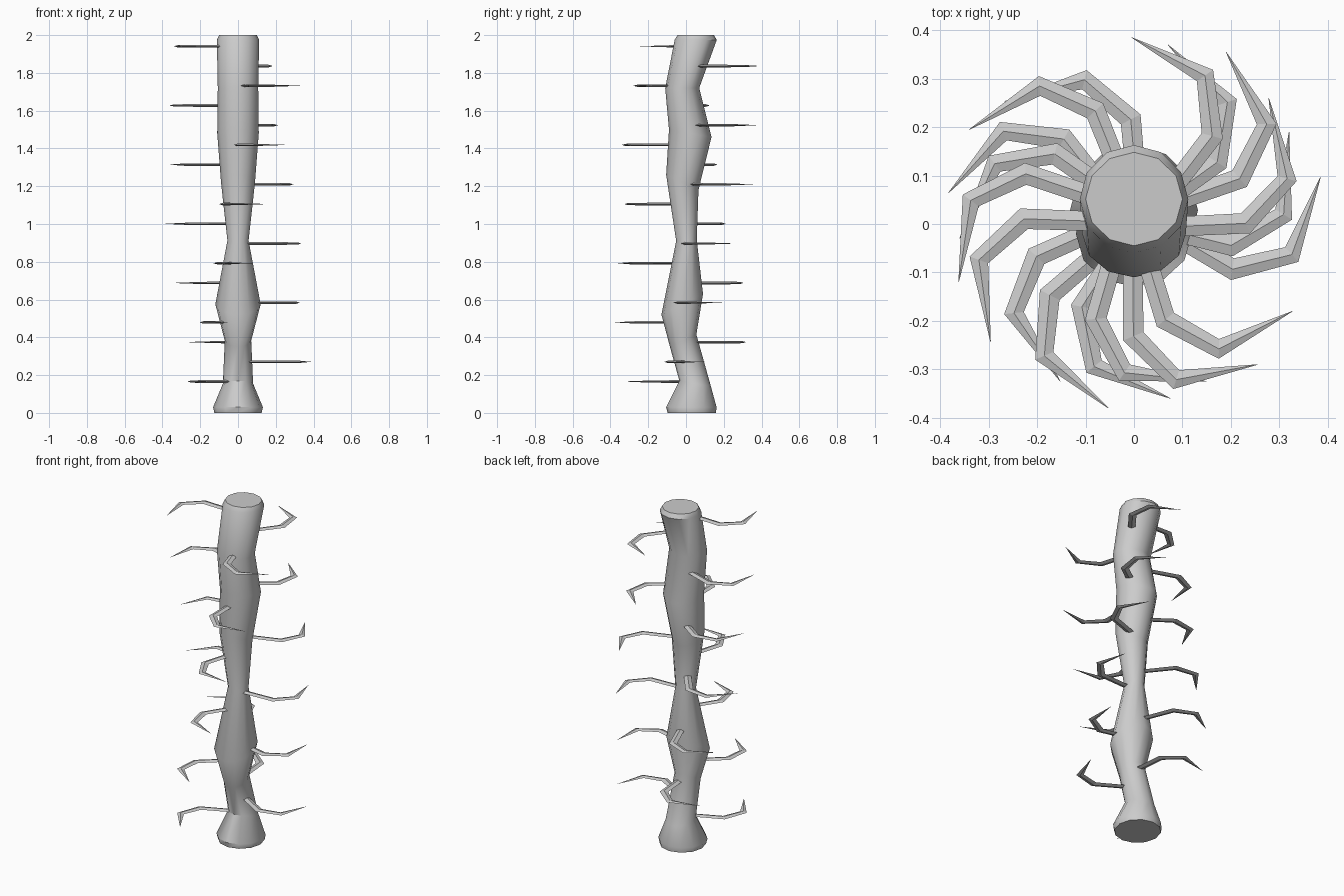
import bpy, bmesh, math
from mathutils import Vector, Matrix

if "Cube" in bpy.data.objects:
    bpy.data.objects.remove(bpy.data.objects["Cube"])


def loft(name, rings, smooth=False):
    """Skin a list of equal-length rings and cap both ends."""
    bm = bmesh.new()
    vs = [[bm.verts.new(p) for p in ring] for ring in rings]
    n = len(rings[0])
    for a, b in zip(vs, vs[1:]):
        for i in range(n):
            j = (i + 1) % n
            bm.faces.new((a[i], a[j], b[j], b[i]))
    bm.faces.new(vs[0][::-1])
    bm.faces.new(vs[-1])
    bmesh.ops.remove_doubles(bm, verts=bm.verts, dist=1e-5)
    bmesh.ops.recalc_face_normals(bm, faces=bm.faces)
    me = bpy.data.meshes.new(name)
    bm.to_mesh(me)
    bm.free()
    if smooth:
        me.shade_smooth()
        me.set_sharp_from_angle(angle=math.radians(40))
    ob = bpy.data.objects.new(name, me)
    bpy.context.collection.objects.link(ob)
    return ob


# Crooked trunk: tilted rings given as (half width x, front y, front z, back y, back z)
sections = [
    (.125, -.097, 0, .158, 0), (.132, -.105, .03, .162, .03),
    (.08, -.035, .17, .132, .14), (.07, -.085, .35, .055, .415),
    (.12, -.13, .52, .09, .63), (.056, -.052, .91, .057, .915),
    (.09, -.105, 1.26, .066, 1.18), (.11, -.09, 1.5, .135, 1.46),
    (.107, -.11, 1.72, .07, 1.72), (.112, -.06, 1.975, .163, 1.975),
    (.1, -.045, 2.0, .148, 2.0),
]
SIDES = 12
rings = []
for rx, yf, zf, yb, zb in sections:
    ring = []
    for k in range(SIDES):
        a = 2 * math.pi * k / SIDES
        t = (1 + math.sin(a)) / 2
        ring.append((rx * math.cos(a), yf + (yb - yf) * t, zf + (zb - zf) * t))
    rings.append(ring)
loft("trunk", rings, smooth=True)

# Hooked flat branches spiralling up the trunk; each is placed by its tip
tips = [(-.152, -.325), (.385, .097), (-.267, .253), (-.053, -.38), (.32, .19),
        (-.34, .195), (.075, -.36), (.278, .26), (-.383, .064), (.15, -.325),
        (.19, .355), (-.36, -.03), (.255, -.29), (.07, .37), (-.362, -.12),
        (.327, -.18), (-.005, .385), (-.296, -.243)]
path = [Vector(p) for p in ((.035, 0), (.235, 0), (.325, .088), (.295, .256))]
half_widths = [.02, .021, .018, .0005]
half_heights = [.007, .007, .006, .0005]

branch_rings = []
for i, p in enumerate(path):
    d0 = (p - path[i - 1]).normalized() if i else None
    d1 = (path[i + 1] - p).normalized() if i < 3 else None
    d = ((d0 or d1) + (d1 or d0)).normalized()
    side = Vector((-d.y, d.x)) * half_widths[i]
    if d0 and d1:
        side /= d.dot(d1)          # mitre at the elbows
    h = half_heights[i]
    branch_rings.append([Vector((p.x + side.x, p.y + side.y, 0)), Vector((p.x, p.y, h)),
                         Vector((p.x - side.x, p.y - side.y, 0)), Vector((p.x, p.y, -h))])

for i, tip in enumerate(tips):
    rot = Matrix.Rotation(math.radians(204 + 125.53 * i), 3, 'Z')
    end = rot @ Vector((*path[-1], 0))
    shift = Vector((tip[0] - end.x, tip[1] - end.y, .166 + .1044 * i))
    loft(f"branch_{i + 1}", [[rot @ v + shift for v in r] for r in branch_rings])
